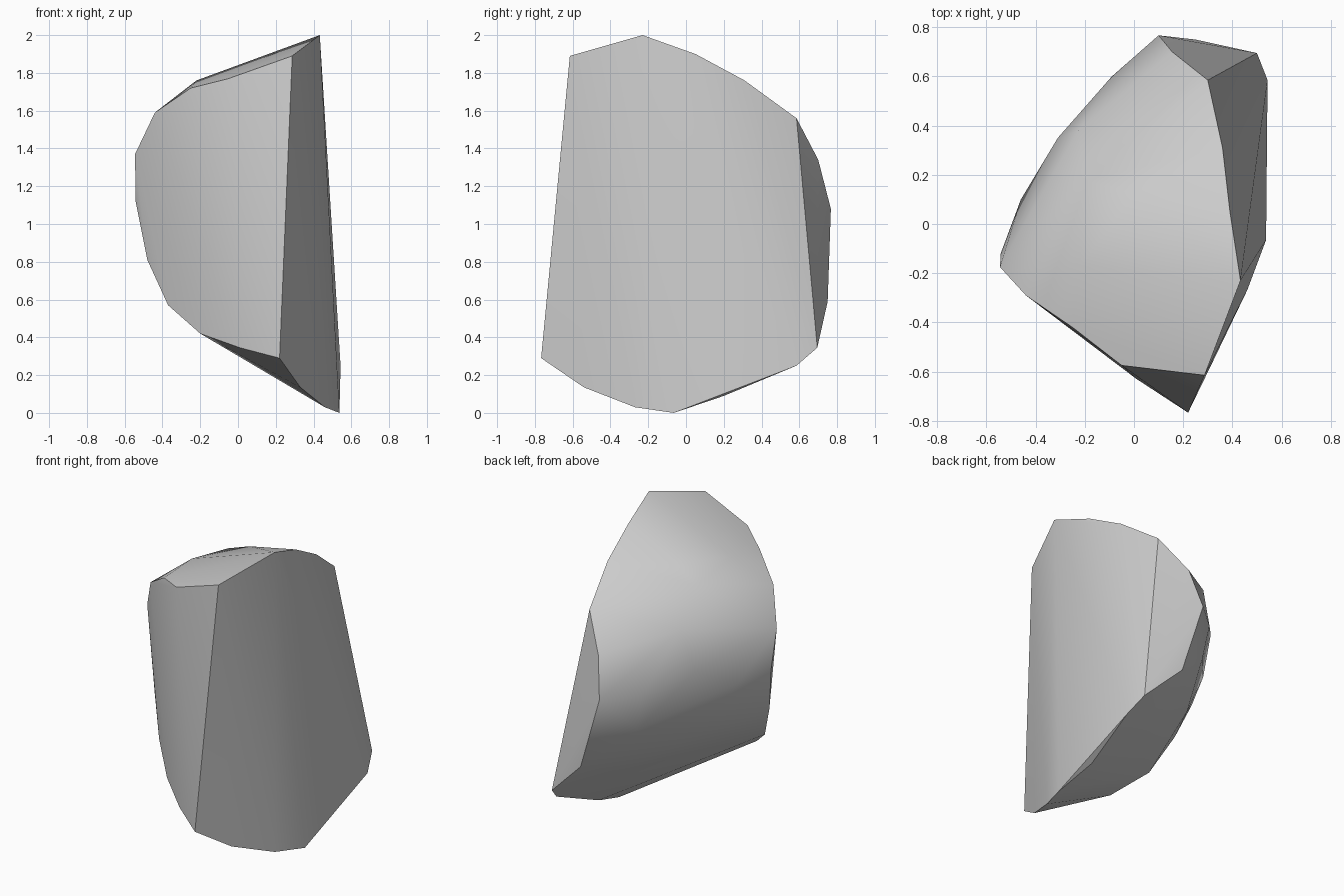
import bpy
import bmesh
import math
from mathutils import Vector

default_cube = bpy.data.objects.get("Cube")
if default_cube:
    bpy.data.objects.remove(default_cube, do_unlink=True)


def flat_material(name, grey):
    colour = (grey, grey, grey, 1.0)
    material = bpy.data.materials.new(name)
    material.use_nodes = True
    material.diffuse_color = colour
    shader = material.node_tree.nodes["Principled BSDF"]
    shader.inputs["Base Color"].default_value = colour
    return material


def convex_stone(name, outlines, material):
    """Wrap the corner outlines in one convex, chipped stone."""
    bm = bmesh.new()
    for outline in outlines:
        for corner in outline:
            bm.verts.new(Vector(corner))
    hull = bmesh.ops.convex_hull(bm, input=bm.verts[:])
    loose = [g for g in hull["geom_interior"] if isinstance(g, bmesh.types.BMVert)]
    bmesh.ops.delete(bm, geom=loose, context="VERTS")
    bmesh.ops.recalc_face_normals(bm, faces=bm.faces[:])
    mesh = bpy.data.meshes.new(name)
    bm.to_mesh(mesh)
    bm.free()
    mesh.materials.append(material)
    stone = bpy.data.objects.new(name, mesh)
    bpy.context.collection.objects.link(stone)
    return stone


# Broad split face on the left side
split_face = [
    (.287, -.615, 1.89), (.433, -.23, 2), (.39, .05, 1.9), (.36, .31, 1.76),
    (.3, .585, 1.56), (.5, .695, .345), (.543, .585, .25), (.537, -.065, 0),
    (.46, -.27, .03), (.33, -.54, .135), (.22, -.767, .29),
]

# Small chip at the back
back_chip = [(.155, .7, 1.34), (.1, .767, 1.08), (.25, .75, .59)]

# Rim of the front face, from top to bottom
front_rim = [
    (-.05, -.575, 1.77), (-.25, -.42, 1.72), (-.44, -.29, 1.59),
    (-.545, -.175, 1.37), (-.542, -.12, 1.12), (-.48, -.19, .81),
    (-.37, -.3, .57), (-.2, -.46, .42), (.01, -.63, .345),
]

# Rounded crown and back
rounded_back = [
    (-.22, -.17, 1.76), (-.2, .18, 1.7), (0, .12, 1.79),
    (-.227, .379, 1.486), (-.46, .1, 1.09), (-.31, .35, 1.22),
    (-.09, .6, 1.09),
]

# Rounded underside
underside = [
    (-.47, -.02, .95), (-.05, .58, .85), (-.25, .2, .73),
    (.22, .4, .43), (.5, .2, .09),
]

stone_grey = flat_material("stone grey", .6)
stone = convex_stone(
    "stone", [split_face, back_chip, front_rim, rounded_back, underside],
    stone_grey)

# Soft facets with crisp chipped edges
bpy.ops.object.select_all(action="DESELECT")
stone.select_set(True)
bpy.context.view_layer.objects.active = stone
bpy.ops.object.shade_smooth_by_angle(angle=math.radians(30))
